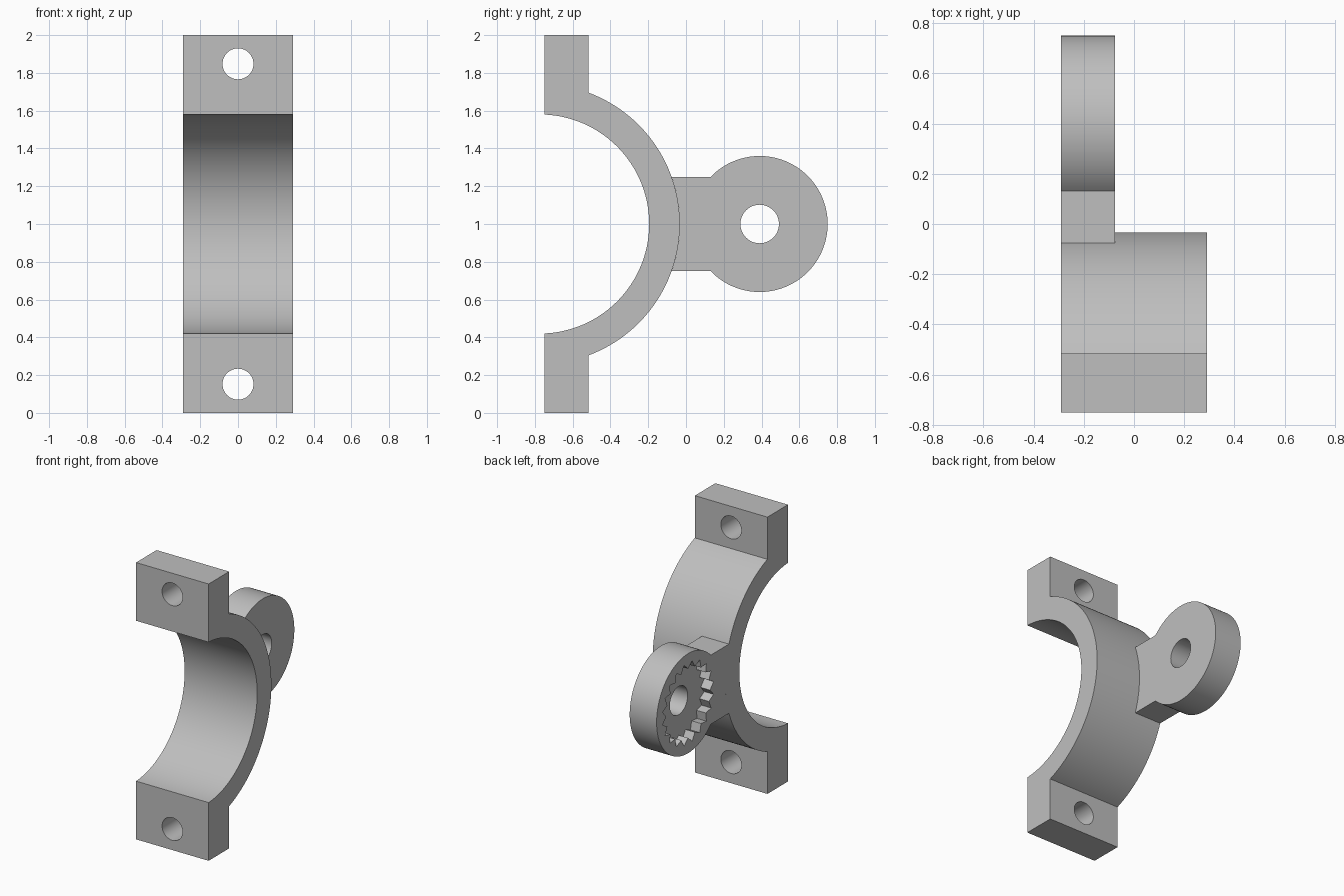
import bpy
import bmesh
from math import sin, cos, pi, asin, acos, radians

cube = bpy.data.objects.get("Cube")
if cube:
    bpy.data.objects.remove(cube)

grey = bpy.data.materials.new("plain grey")
grey.use_nodes = True
colour = (0.52, 0.52, 0.52, 1)
grey.diffuse_color = colour
grey.node_tree.nodes["Principled BSDF"].inputs["Base Color"].default_value = colour

HALF = 0.29                      # half width of the clamp
RING_Y, R_IN, R_OUT = -0.775, 0.58, 0.742
FRONT, LUG_BACK = -0.75, -0.515
EYE_Y, EYE_R = 0.39, 0.36
ARM_INNER, ARM_HALF = -0.075, 0.25


def arc(cy, radius, start, end, steps):
    """Points (y, z) on an arc around height 1."""
    return [(cy + radius * cos(start + (end - start) * i / steps),
             1 + radius * sin(start + (end - start) * i / steps))
            for i in range(steps + 1)]


def extrude(name, profile, x0, x1):
    """Prism from a (y, z) outline, running from x0 to x1."""
    bm = bmesh.new()
    face = bm.faces.new([bm.verts.new((x0, y, z)) for y, z in profile])
    out = bmesh.ops.extrude_face_region(bm, geom=[face])
    verts = [v for v in out["geom"] if isinstance(v, bmesh.types.BMVert)]
    bmesh.ops.translate(bm, verts=verts, vec=(x1 - x0, 0, 0))
    bmesh.ops.recalc_face_normals(bm, faces=bm.faces)
    mesh = bpy.data.meshes.new(name)
    bm.to_mesh(mesh)
    bm.free()
    mesh.materials.append(grey)
    obj = bpy.data.objects.new(name, mesh)
    bpy.context.collection.objects.link(obj)
    return obj


def activate(obj):
    bpy.ops.object.select_all(action="DESELECT")
    obj.select_set(True)
    bpy.context.view_layer.objects.active = obj


def cut(obj, cutter):
    """Subtract the cutter and remove it."""
    activate(obj)
    mod = obj.modifiers.new("cut", "BOOLEAN")
    mod.operation, mod.solver, mod.object = "DIFFERENCE", "EXACT", cutter
    bpy.ops.object.modifier_apply(modifier=mod.name)
    bpy.data.objects.remove(cutter)


# Clamp: half ring with a bolting lug at each end
a_in = acos((FRONT - RING_Y) / R_IN)
a_out = acos((LUG_BACK - RING_Y) / R_OUT)
outline = ([(FRONT, 0), (LUG_BACK, 0)] + arc(RING_Y, R_OUT, -a_out, a_out, 64)
           + [(LUG_BACK, 2), (FRONT, 2)] + arc(RING_Y, R_IN, a_in, -a_in, 72))
clamp = extrude("clamp", outline, -HALF, HALF)

# Bolt holes through the lugs
for z in (0.152, 1.848):
    bpy.ops.mesh.primitive_cylinder_add(vertices=48, radius=0.082, depth=1,
                                        location=(0, -0.63, z), rotation=(pi / 2, 0, 0))
    cut(clamp, bpy.context.object)

# Arm ending in a round eye, fitted against the ring
a_ring = asin(ARM_HALF / R_OUT)
a_eye = pi - asin(ARM_HALF / EYE_R)
outline = (arc(EYE_Y, EYE_R, -a_eye, a_eye, 80)
           + arc(RING_Y, R_OUT, a_ring, -a_ring, 24))
arm = extrude("pivot_arm", outline, -HALF, ARM_INNER)

# Toothed socket in the outer face, then the pivot hole
TEETH = 20
socket = [arc(EYE_Y, 0.295 if i % 2 else 0.25, i * pi / TEETH, 0, 1)[0]
          for i in range(2 * TEETH)]
cut(arm, extrude("socket_cutter", socket, -HALF - 0.1, -HALF + 0.075))
cut(arm, extrude("pivot_cutter", arc(EYE_Y, 0.102, 0, 2 * pi, 48)[:-1], -1, 1))

for obj in (clamp, arm):
    activate(obj)
    bpy.ops.object.shade_smooth_by_angle(angle=radians(25))
